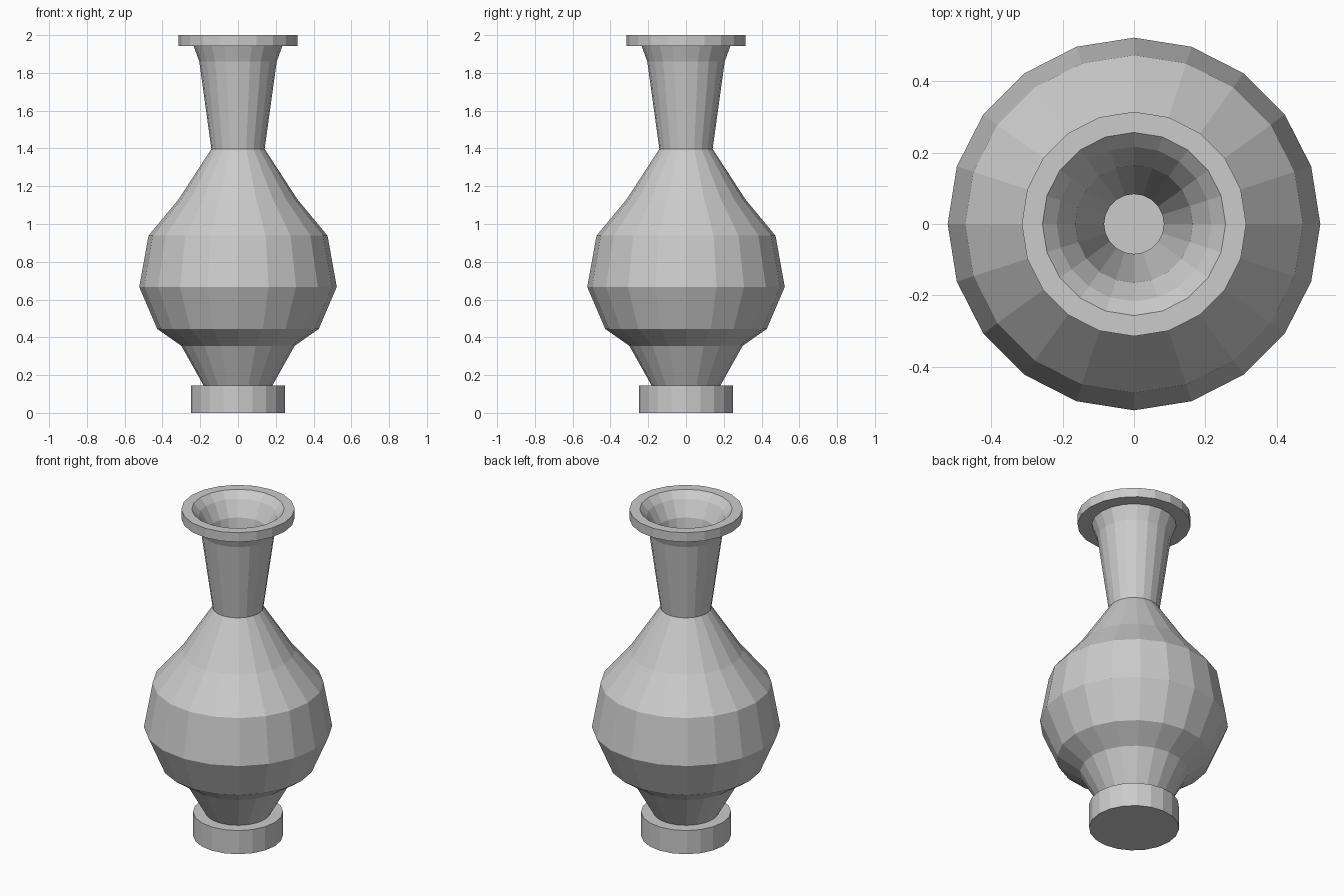
import bpy, bmesh
from math import cos, sin, tau

if "Cube" in bpy.data.objects:
    bpy.data.objects.remove(bpy.data.objects["Cube"])

SIDES = 20

# Outer wall (radius, height), from the foot up to the lip
outer = [(0.25, 0.0), (0.25, 0.145), (0.182, 0.145), (0.30, 0.355), (0.428, 0.445),
         (0.523, 0.667), (0.474, 0.938), (0.315, 1.13), (0.141, 1.397),
         (0.205, 1.86), (0.235, 1.943), (0.315, 1.943), (0.315, 2.0)]

# Inner wall, from the mouth down to the floor
inner = [(0.257, 2.0), (0.217, 1.96), (0.165, 1.87), (0.084, 1.397), (0.273, 1.09),
         (0.424, 0.91), (0.466, 0.675), (0.39, 0.487), (0.262, 0.398),
         (0.135, 0.12), (0.21, 0.105), (0.21, 0.04)]


def lathe(name, profile, sides):
    """Revolve a profile around z and cap both ends."""
    bm = bmesh.new()
    rings = [[bm.verts.new((r * cos(tau * i / sides), r * sin(tau * i / sides), z))
              for i in range(sides)] for r, z in profile]
    for a, b in zip(rings, rings[1:]):
        for i in range(sides):
            j = (i + 1) % sides
            bm.faces.new((a[i], a[j], b[j], b[i]))
    bm.faces.new(rings[0][::-1])
    bm.faces.new(rings[-1])
    bmesh.ops.recalc_face_normals(bm, faces=bm.faces)
    mesh = bpy.data.meshes.new(name)
    bm.to_mesh(mesh)
    bm.free()
    obj = bpy.data.objects.new(name, mesh)
    bpy.context.collection.objects.link(obj)
    return obj


# Hollow faceted vase
lathe("vase", outer + inner, SIDES)
